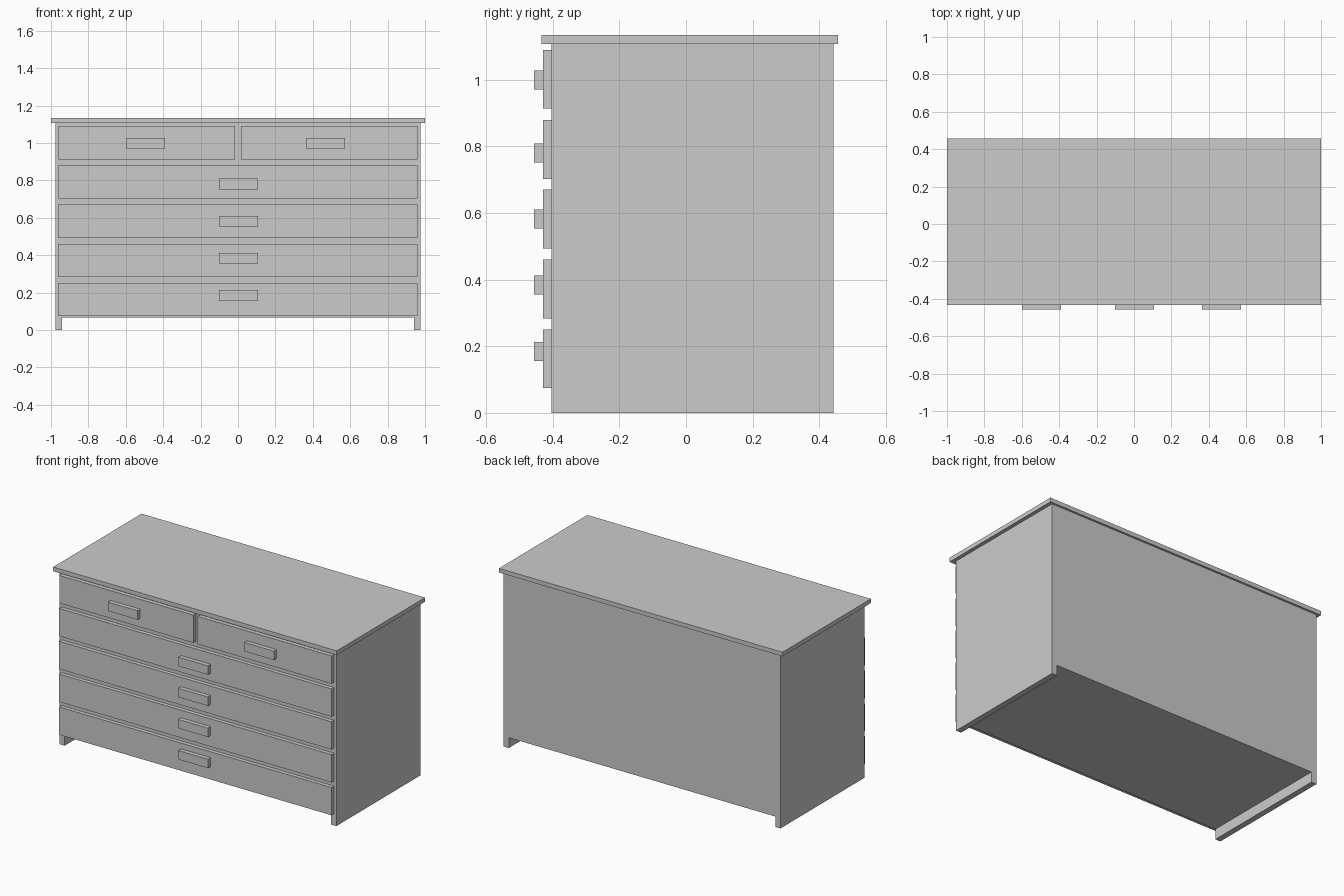
import bpy

if "Cube" in bpy.data.objects:
    bpy.data.objects.remove(bpy.data.objects["Cube"])


def box(name, x, y, z):
    """Axis-aligned box from (min, max) ranges."""
    lo, hi = zip(x, y, z)
    bpy.ops.mesh.primitive_cube_add(
        size=1, location=[(a + b) / 2 for a, b in zip(lo, hi)])
    ob = bpy.context.object
    ob.name = name
    ob.scale = [b - a for a, b in zip(lo, hi)]
    bpy.ops.object.transform_apply(location=False, rotation=False, scale=True)
    return ob


BODY_Y = (-0.404, 0.443)
FRONT_Y = (-0.429, -0.404)
HANDLE_Y = (-0.456, -0.429)
DRAWER_H = 0.177
HANDLE_W, HANDLE_H = 0.209, 0.057


def drawer(name, x, z, handle_x, handle_z):
    box(name + "_front", x, FRONT_Y, (z, z + DRAWER_H))
    box(name + "_handle",
        (handle_x - HANDLE_W / 2, handle_x + HANDLE_W / 2), HANDLE_Y,
        (handle_z - HANDLE_H / 2, handle_z + HANDLE_H / 2))


# Carcass: overhanging top, side panels reaching the floor, raised body
box("top", (-1, 1), (-0.434, 0.456), (1.108, 1.135))
box("left_side", (-0.977, -0.94), BODY_Y, (0, 1.108))
box("right_side", (0.94, 0.977), BODY_Y, (0, 1.108))
box("body", (-0.94, 0.94), BODY_Y, (0.066, 1.108))

# Four wide drawers, handles spaced slightly tighter than the fronts
for i in range(4):
    drawer(f"wide_drawer_{i + 1}", (-0.962, 0.96),
           0.074 + i * 0.2095, 0.003, 0.185 + i * 0.1985)

# Two half-width drawers on top
drawer("top_left_drawer", (-0.959, -0.015), 0.913, -0.494, 0.999)
drawer("top_right_drawer", (0.016, 0.96), 0.913, 0.468, 0.999)
